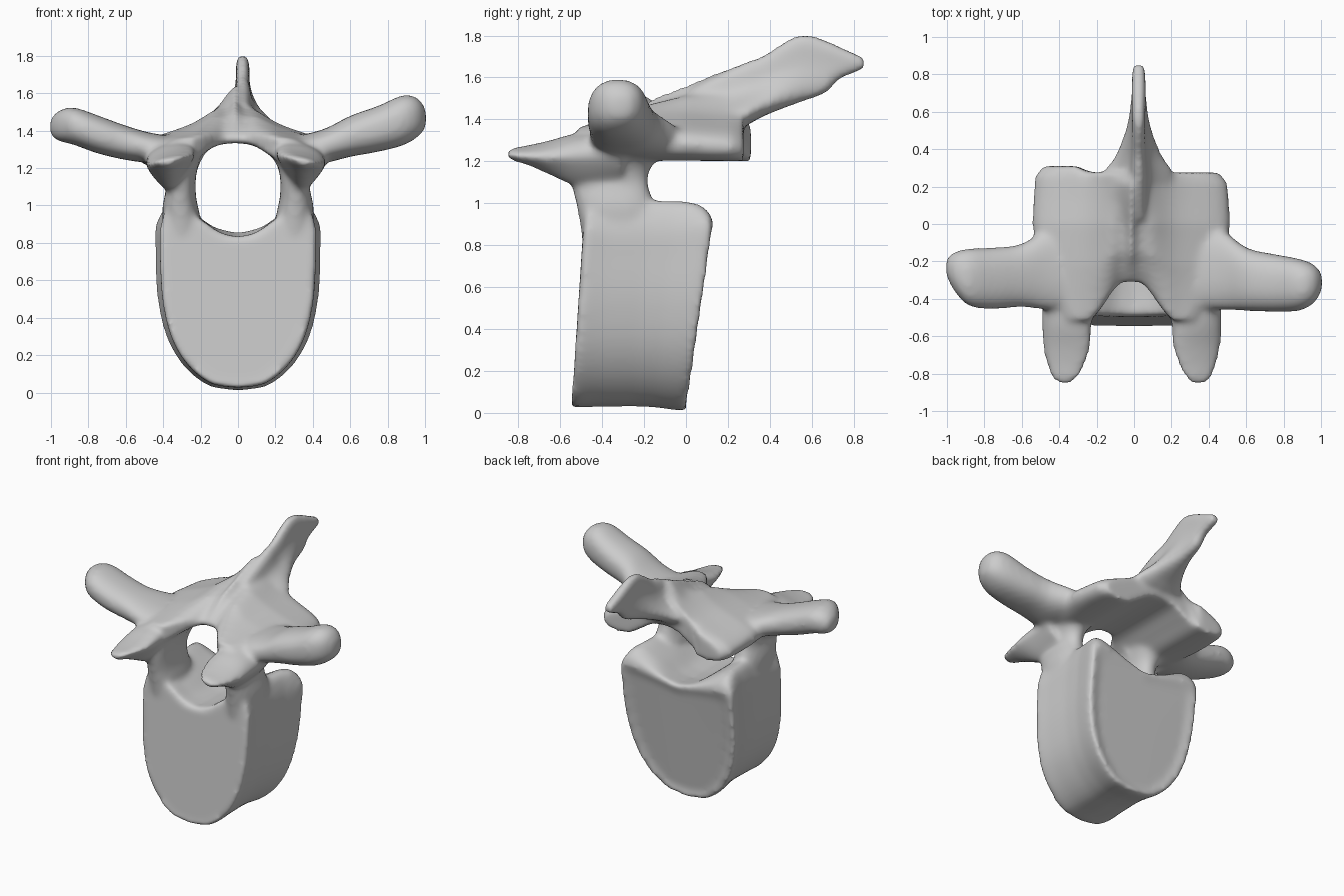
import bpy, bmesh, math
from mathutils import Vector

if "Cube" in bpy.data.objects:
    bpy.data.objects.remove(bpy.data.objects["Cube"])

bm = bmesh.new()


def spline(pts, steps=4):
    """Smooth an open list of points with a Catmull-Rom curve."""
    p = [Vector(q) for q in pts]
    p = [p[0] * 2 - p[1]] + p + [p[-1] * 2 - p[-2]]
    out = []
    for i in range(1, len(p) - 2):
        a, b, c, d = p[i - 1:i + 3]
        for k in range(steps):
            t = k / steps
            out.append(0.5 * (2 * b + (c - a) * t + (2 * a - 5 * b + 4 * c - d) * t * t
                              + (3 * b - a - 3 * c + d) * t ** 3))
    return out + [p[-2]]


def loft(rings):
    """Skin the rings and cap the ends with strips running top to bottom."""
    vs = [[bm.verts.new(p) for p in r] for r in rings]
    n = len(vs[0])
    for a, b in zip(vs, vs[1:]):
        for i in range(n):
            j = (i + 1) % n
            bm.faces.new((a[i], a[j], b[j], b[i]))
    for r in (vs[0], vs[-1]):
        for i in range(-n // 4, n // 4):
            ids = [k % n for k in (i, i + 1, n // 2 - i - 1, n // 2 - i)]
            bm.faces.new([r[k] for k in dict.fromkeys(ids)])


def mirrored(half):
    """Close a half outline (x, z) running from centre to centre."""
    half = spline(half)
    return half + [Vector((-p.x, p.y)) for p in half[-2:0:-1]]


def tube(stations, axis, side=1, power=0.85, keel=0, tilt=0):
    """Rounded tube: stations are (position on axis, c1, c2, r1, r2)."""
    rings = []
    for t, c1, c2, r1, r2 in spline(stations, 3):
        ring = []
        for k in range(24):
            a = 2 * math.pi * k / 24
            u, v = [math.copysign(abs(f) ** power, f) for f in (math.cos(a), math.sin(a))]
            if keel and v > 0:
                v *= .5                      # flatter upper side
            u *= 1 - keel * max(0, -v)       # narrow underside
            p = [c1 + r1 * u, c2 + r2 * v - tilt * r1 * u]
            p.insert(axis, t)
            ring.append((p[0] * side, p[1], p[2]))
        rings.append(ring)
    loft(rings)


# Vertebral body: slanted, waisted drum with a concave top and dropping rear corners
outline = mirrored([(0, .02), (.15, .045), (.28, .15), (.37, .31), (.415, .52), (.425, .75),
                    (.42, .91), (.36, 1.01), (.22, .945), (.1, .865), (0, .84)])
body = []
for y, slope, s, top in [(-.545, .06, .92, 1), (-.56, .08, .95, 1), (-.53, .06, .985, 1),
                         (-.42, .05, .965, 1), (-.25, .07, .955, 1.2), (-.15, .1, .975, 1.1),
                         (-.09, .125, 1.01, .95), (-.045, .14, 1.035, .7), (-.01, .145, 1.045, .4),
                         (.005, .14, 1.02, .2), (-.01, .13, .84, .2)]:
    ring = []
    for p in outline:
        z = p.y if p.y < .86 else .86 + (p.y - .86) * top
        ring.append((p.x * s, y + slope * z, .5 + (z - .5) * (s if z > .5 else .5 + s / 2)))
    body.append(ring)
loft(body)

# Lamina: tent-shaped roof over the canal, arched in front, with the rear joint lobes
roof = []
for y, zt, w, drop, arch in [(-.315, 1.37, .38, 0, 1), (-.25, 1.43, .44, 0, .7), (-.15, 1.51, .5, 0, .35),
                             (0, 1.565, .53, 0, 0), (.13, 1.62, .525, .01, 0),
                             (.22, 1.65, .515, .015, 0), (.275, 1.6, .475, .025, 0)]:
    m = min(1, (zt - 1.36) / .2)
    ring = mirrored([(0, zt), (.045, zt - .05 * m), (.11, 1.37 + .14 * m), (.24, 1.36 + .075 * m - drop),
                     (w - .06, 1.35 - drop), (w, 1.285 - drop), (w - .05, 1.22 - drop * .5),
                     (.3, 1.205), (.19, 1.265), (.1, 1.32), (0, 1.335)])
    roof.append([(p.x - .015, y - arch * min(.2, max(0, abs(p.x) - .07) * 1.5)
                  + (.035 if y > .2 and p.x < -.25 else 0), p.y) for p in ring])
loft(roof)

# Spinous process: thin blade sweeping back and up
blade = []
for y, lo, hi, wl, wh in spline([(.02, 1.36, 1.55, .15, .03), (.25, 1.36, 1.665, .19, .035),
                                 (.36, 1.41, 1.705, .13, .03), (.46, 1.45, 1.77, .085, .03),
                                 (.56, 1.485, 1.812, .055, .032), (.67, 1.525, 1.78, .04, .035),
                                 (.73, 1.59, 1.75, .036, .036), (.85, 1.64, 1.695, .033, .033)], 3):
    h = hi - lo
    ring = mirrored([(0, hi), (wh, hi - .1 * h), (wh + .2 * (wl - wh), lo + .55 * h),
                     (wl, lo + .2 * h), (wl * .7, lo + .04 * h), (0, lo)])
    blade.append([(p.x + .025, y, p.y) for p in ring])
loft(blade)

for s in (1, -1):
    # Pedicles joining the body to the roof
    tube([(.8, .3, -.32, .09, .17), (.95, .305, -.33, .1, .185), (1.02, .31, -.345, .09, .185),
          (1.1, .305, -.365, .078, .185), (1.18, .31, -.36, .09, .2), (1.28, .33, -.3, .14, .24)], 2, s)
    # Front joint processes: keeled, flat-topped spoons
    o = 0 if s == 1 else .025
    tube([(-.3, .32, 1.25, .15, .16), (-.45, .33 + o, 1.25, .14, .17),
          (-.55, .335 + o, 1.245, .135, .155), (-.65, .335 + o, 1.24, .13, .105),
          (-.75, .34 + o, 1.24, .105, .06), (-.82, .345 + o, 1.24, .075, .04),
          (-.855, .345 + o, 1.24, .035, .02)], 1, s, .9, .55, .2)

# Transverse processes: the right one is higher and thicker
tube([(.25, -.24, 1.29, .22, .07), (.45, -.24, 1.315, .22, .09), (.6, -.295, 1.37, .17, .11),
      (.75, -.315, 1.41, .155, .123), (.88, -.325, 1.455, .14, .135), (.96, -.32, 1.47, .105, .105),
      (1.005, -.31, 1.465, .045, .05)], 0)
tube([(.25, -.24, 1.29, .22, .07), (.45, -.24, 1.305, .22, .08), (.6, -.275, 1.335, .17, .092),
      (.75, -.29, 1.38, .165, .102), (.88, -.285, 1.425, .155, .1), (.96, -.255, 1.425, .105, .08),
      (1.005, -.23, 1.42, .045, .04)], 0, -1)

bmesh.ops.recalc_face_normals(bm, faces=bm.faces)
mesh = bpy.data.meshes.new("vertebra")
bm.to_mesh(mesh)
bm.free()
bone = bpy.data.objects.new("vertebra", mesh)
bpy.context.collection.objects.link(bone)
bpy.context.view_layer.objects.active = bone
bone.select_set(True)

# Fuse all parts into one bone surface and soften the joins
fuse = bone.modifiers.new("fuse", 'REMESH')
fuse.mode = 'VOXEL'
fuse.voxel_size = .016
soften = bone.modifiers.new("soften", 'SMOOTH')
soften.factor = .5
soften.iterations = 14
for m in ("fuse", "soften"):
    bpy.ops.object.modifier_apply(modifier=m)
bpy.ops.object.shade_smooth()
